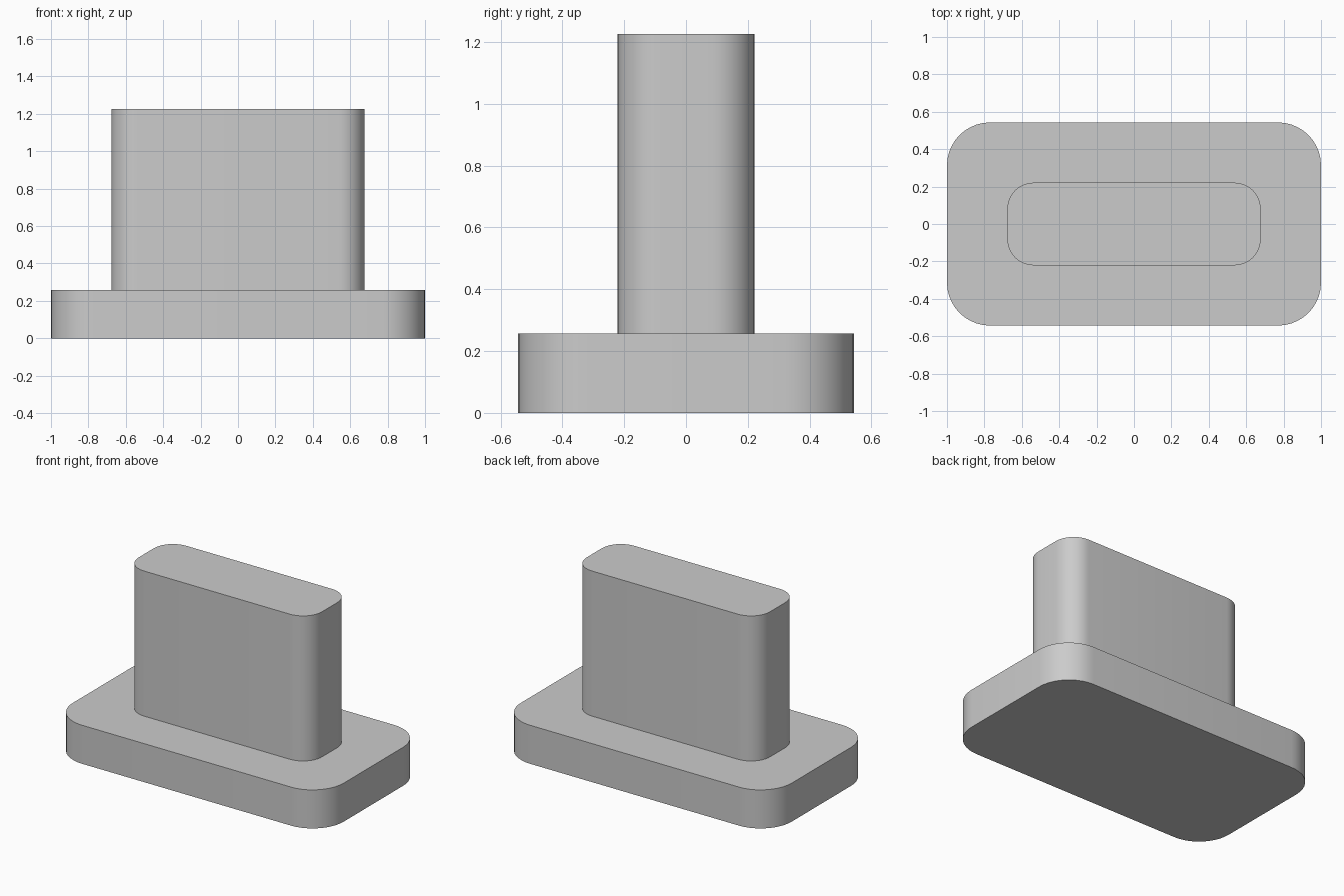
import bpy
import bmesh
import math

if "Cube" in bpy.data.objects:
    bpy.data.objects.remove(bpy.data.objects["Cube"])

grey = bpy.data.materials.new("plain grey")
grey.diffuse_color = (0.6, 0.6, 0.6, 1)
grey.use_nodes = True
grey.node_tree.nodes["Principled BSDF"].inputs["Base Color"].default_value = grey.diffuse_color


def rounded_block(name, half_x, half_y, radius, z0, z1, steps=10):
    """Upright prism with a rounded-rectangle outline."""
    bm = bmesh.new()
    outline = []
    for quarter, (sx, sy) in enumerate([(1, 1), (-1, 1), (-1, -1), (1, -1)]):
        for i in range(steps + 1):
            a = (quarter + i / steps) * math.pi / 2
            outline.append(bm.verts.new((sx * (half_x - radius) + radius * math.cos(a),
                                         sy * (half_y - radius) + radius * math.sin(a), z0)))
    bottom = bm.faces.new(outline)
    top = bmesh.ops.extrude_face_region(bm, geom=[bottom], use_keep_orig=True)["geom"]
    bmesh.ops.translate(bm, vec=(0, 0, z1 - z0),
                        verts=[v for v in top if isinstance(v, bmesh.types.BMVert)])
    bmesh.ops.recalc_face_normals(bm, faces=bm.faces)
    mesh = bpy.data.meshes.new(name)
    bm.to_mesh(mesh)
    bm.free()
    mesh.materials.append(grey)
    obj = bpy.data.objects.new(name, mesh)
    bpy.context.collection.objects.link(obj)
    bpy.ops.object.select_all(action='DESELECT')
    obj.select_set(True)
    bpy.context.view_layer.objects.active = obj
    bpy.ops.object.shade_smooth_by_angle(angle=math.radians(30))


# Wide foot plate and the upright block standing on it
rounded_block("base_plate", 1.0, 0.543, 0.23, 0.0, 0.257)
rounded_block("upright_block", 0.677, 0.221, 0.14, 0.257, 1.225)
